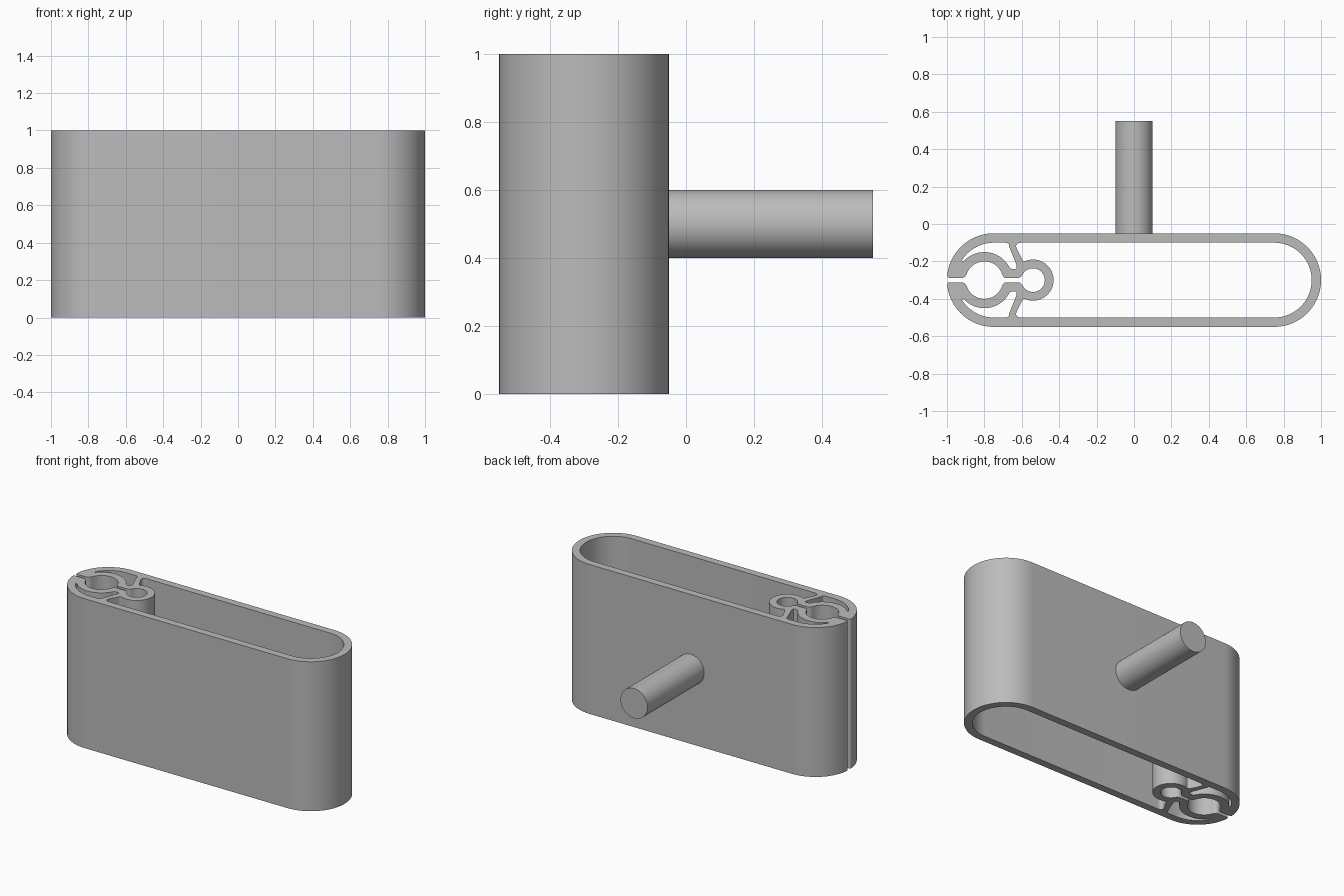
import bpy
import bmesh
from math import sin, cos, radians

cube = bpy.data.objects.get("Cube")
if cube:
    bpy.data.objects.remove(cube, do_unlink=True)

grey = bpy.data.materials.new("plain_grey")
grey.use_nodes = True
colour = (0.5, 0.5, 0.5, 1)
grey.diffuse_color = colour
grey.node_tree.nodes["Principled BSDF"].inputs["Base Color"].default_value = colour

MID_Y = -0.3      # centre line of the extruded section
END = 0.75        # centres of the rounded ends
OUTER, WALL = 0.25, 0.05
INNER = OUTER - WALL
BIG_X, BIG_R = -0.8, 0.1
SMALL_X, SMALL_R = -0.54, 0.063
SLIT = 0.012      # half width of the slit


def arc(cx, r, start, end, steps=24):
    angles = [radians(start + (end - start) * i / steps) for i in range(steps + 1)]
    return [(cx + r * cos(a), r * sin(a)) for a in angles]


def bend(p, corner, q, steps=6):
    """Rounded corner from p to q."""
    pts = []
    for i in range(steps + 1):
        t = i / steps
        pts.append(tuple((1 - t) ** 2 * a + 2 * t * (1 - t) * b + t * t * c
                         for a, b, c in zip(p, corner, q)))
    return pts


def flip(points):
    return [(x, -y) for x, y in reversed(points)]


def finish(obj):
    obj.data.materials.clear()
    obj.data.materials.append(grey)
    bpy.ops.object.select_all(action='DESELECT')
    obj.select_set(True)
    bpy.context.view_layer.objects.active = obj
    bpy.ops.object.shade_smooth_by_angle(angle=radians(30))


def extrude_section(name, loops, height):
    """Fill nested outlines and extrude them upward from the ground."""
    curve = bpy.data.curves.new(name + "_outline", 'CURVE')
    curve.dimensions = '2D'
    curve.fill_mode = 'BOTH'
    curve.extrude = height / 2
    for loop in loops:
        spline = curve.splines.new('POLY')
        spline.points.add(len(loop) - 1)
        for point, (x, y) in zip(spline.points, loop):
            point.co = (x, y + MID_Y, 0, 1)
        spline.use_cyclic_u = True
    helper = bpy.data.objects.new(name + "_outline", curve)
    bpy.context.collection.objects.link(helper)
    bpy.context.view_layer.update()
    graph = bpy.context.evaluated_depsgraph_get()
    mesh = bpy.data.meshes.new_from_object(helper.evaluated_get(graph))
    bpy.data.objects.remove(helper, do_unlink=True)
    bm = bmesh.new()
    bm.from_mesh(mesh)
    bmesh.ops.remove_doubles(bm, verts=bm.verts, dist=0.0001)
    bmesh.ops.translate(bm, verts=bm.verts, vec=(0, 0, height / 2))
    bmesh.ops.recalc_face_normals(bm, faces=bm.faces)
    bm.to_mesh(mesh)
    bm.free()
    obj = bpy.data.objects.new(name, mesh)
    bpy.context.collection.objects.link(obj)
    finish(obj)


# Outer skin, running in through the slit around both round channels
big = arc(BIG_X, BIG_R, 155, 25)
small = arc(SMALL_X, SMALL_R, 150, 0)
skin = arc(END, OUTER, 0, 90)
skin += arc(-END, OUTER, 90, 174)
skin += bend(skin[-1], (-1, SLIT), (-0.985, SLIT))
skin += bend((-0.92, SLIT), (-0.9, SLIT), big[0])
skin += big[1:]
skin += bend(big[-1], (-0.7, SLIT), (-0.685, SLIT))[1:]
skin += bend((-0.62, SLIT), (-0.605, SLIT), small[0])
skin += small[1:]
skin += flip(skin)[1:-1]

# Crescent pocket between the large channel and the outer wall
ring = arc(BIG_X, BIG_R + WALL, 30, 140)
pocket = arc(-END, INNER, 148, 90)
pocket += bend((-0.69, INNER), (-0.665, INNER), (-0.668, 0.18))
pocket += bend((-0.632, 0.09), (-0.62, 0.06), (-0.638, 0.06))
pocket += bend((-0.65, 0.06), (-0.663, 0.06), ring[0])
pocket += ring[1:]

# Main cavity, bounded by the small channel and its two arms
lobe = arc(SMALL_X, SMALL_R + 0.047, 110, 0)
cavity = arc(END, INNER, 0, 90)
cavity += bend((-0.6, INNER), (-0.64, INNER), (-0.627, 0.168))
cavity += bend((-0.6, 0.115), (-0.592, 0.095), lobe[0])
cavity += lobe[1:]
cavity += flip(cavity)[1:-1]

extrude_section("hollow_body", [skin, pocket, flip(pocket), cavity], 1)

# Round rod standing out of the back wall
bpy.ops.mesh.primitive_cylinder_add(vertices=64, radius=0.1, depth=0.61,
                                    location=(0, 0.245, 0.5),
                                    rotation=(radians(90), 0, 0))
rod = bpy.context.object
rod.name = "back_rod"
finish(rod)
